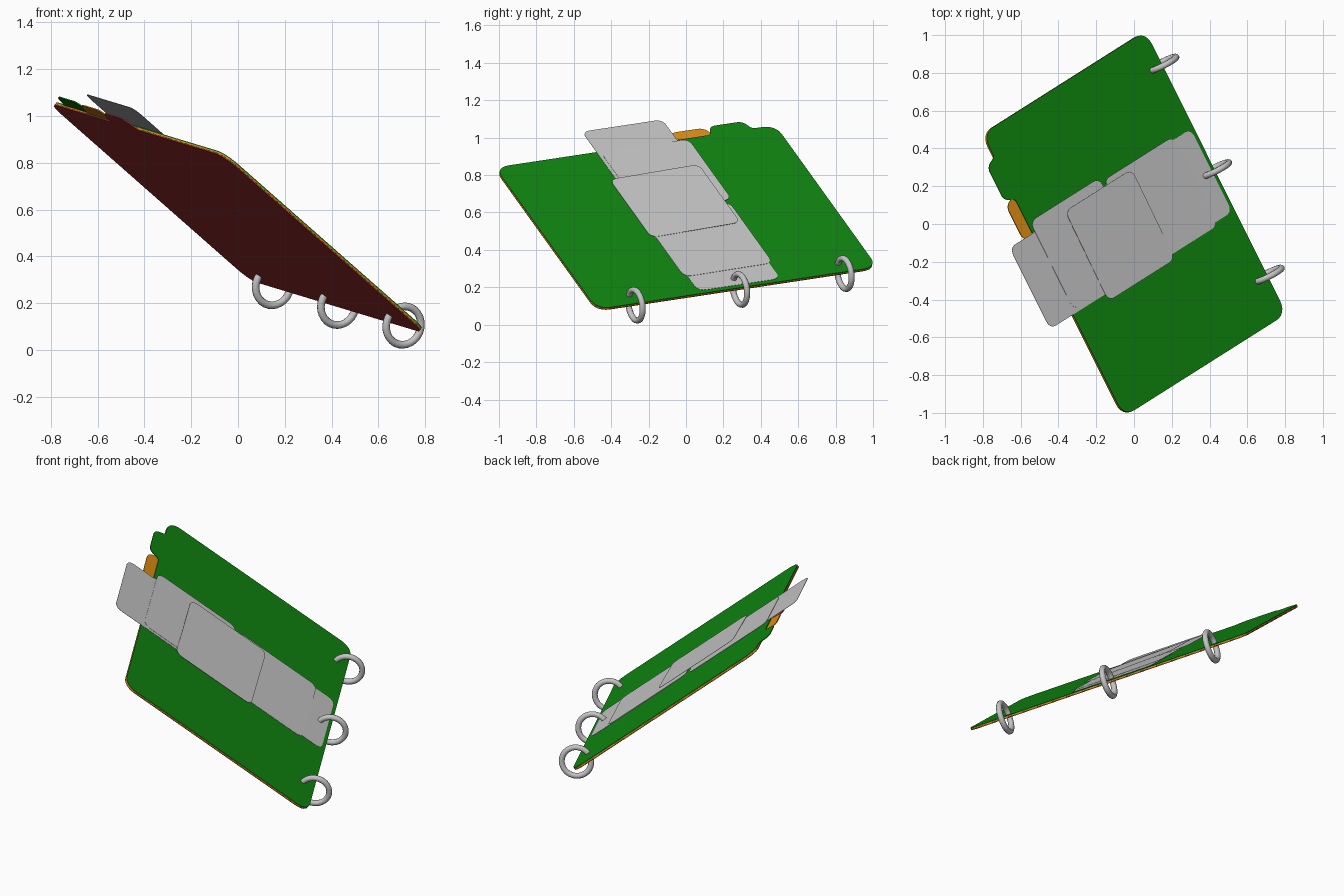
import bpy, bmesh, math
from mathutils import Matrix, Vector

if "Cube" in bpy.data.objects:
    bpy.data.objects.remove(bpy.data.objects["Cube"])

# Tilted frame of the binder: short side, long side, normal
V = Vector((-0.443, 0.887, 0.134)).normalized()
U = Vector((0.681, 0.423, -0.598))
U = (U - U.dot(V) * V).normalized()
N = U.cross(V)
FRAME = Matrix.Translation((0, 0, 0.57)) @ Matrix((U, V, N)).transposed().to_4x4()


def material(name, rgb):
    m = bpy.data.materials.new(name)
    m.diffuse_color = (*rgb, 1)
    m.use_nodes = True
    m.node_tree.nodes["Principled BSDF"].inputs["Base Color"].default_value = m.diffuse_color
    return m


GREEN = material("green", (0.005, 0.25, 0.005))
ORANGE = material("orange", (0.85, 0.31, 0.008))
RED = material("red", (0.5, 0.045, 0.045))
PAPER = material("paper grey", (0.6, 0.6, 0.6))
METAL = material("metal grey", (0.55, 0.55, 0.55))


def add_object(name, bm, mat, matrix):
    mesh = bpy.data.meshes.new(name)
    bmesh.ops.recalc_face_normals(bm, faces=bm.faces)
    bm.to_mesh(mesh)
    bm.free()
    mesh.materials.append(mat)
    ob = bpy.data.objects.new(name, mesh)
    ob.matrix_world = matrix
    bpy.context.collection.objects.link(ob)
    return ob


def rounded(corners, steps=6):
    """Round every (u, v, radius) corner of an outline."""
    out = []
    for i, (u, v, r) in enumerate(corners):
        p = Vector((u, v))
        a = p + (Vector(corners[i - 1][:2]) - p).normalized() * r
        b = p + (Vector(corners[(i + 1) % len(corners)][:2]) - p).normalized() * r
        for k in range(steps + 1):
            t = k / steps
            w = 2 * t * (1 - t) * 0.85
            s, e = (1 - t) ** 2, t ** 2
            out.append((a * s + p * w + b * e) / (s + w + e))
    return out


def sheet(name, corners, low, thick, mat, lift=0.0):
    """Thin plate; lift raises it in proportion to v."""
    bm = bmesh.new()
    face = bm.faces.new([bm.verts.new((p.x, p.y, low + lift * p.y)) for p in rounded(corners)])
    new = bmesh.ops.extrude_face_region(bm, geom=[face])["geom"]
    bmesh.ops.translate(bm, vec=(0, 0, thick), verts=[g for g in new if isinstance(g, bmesh.types.BMVert)])
    return add_object(name, bm, mat, FRAME)


# Three stacked dividers, each with an index tab further along the edge
HU, HV, R = 0.635, 0.845, 0.08
for name, mat, low, tab in (("red_divider", RED, -0.009, 0.115),
                            ("orange_divider", ORANGE, -0.0035, 0.347),
                            ("green_divider", GREEN, 0.0015, 0.58)):
    sheet(name, [(HU, -HV, R), (HU, HV, R), (-HU, HV, R),
                 (-HU, tab + 0.125, 0.02), (-HU - 0.07, tab + 0.1, 0.035),
                 (-HU - 0.07, tab - 0.1, 0.035), (-HU, tab - 0.125, 0.02),
                 (-HU, -HV, R)], low, 0.005, mat)

# Loose overlapping note sheets: u range, v range, height, lift
notes = [(-0.815, -0.29, -0.235, 0.25, 0.0075, 0),
         (0.08, 0.612, -0.225, 0.27, 0.0075, 0),
         (-0.62, -0.08, -0.215, 0.312, 0.0105, 0.008),
         (-0.06, 0.483, -0.245, 0.288, 0.0105, 0.008),
         (-0.39, 0.13, -0.275, 0.26, 0.0185, 0.022)]
for i, (u0, u1, v0, v1, h, lift) in enumerate(notes):
    r = 0.045
    sheet(f"note_sheet_{i + 1}", [(u0, v0, r), (u1, v0, r), (u1, v1, r), (u0, v1, r)],
          h, 0.0015, PAPER, lift)

# Binder rings around the long edge
for i, v in enumerate((-0.615, 0.015, 0.645)):
    bm = bmesh.new()
    nu, nt, major, minor = 28, 10, 0.083, 0.0165
    grid = []
    for a in range(nu):
        t = 2 * math.pi * a / nu
        ring = []
        for b in range(nt):
            s = 2 * math.pi * b / nt
            d = major + minor * math.cos(s)
            ring.append(bm.verts.new((d * math.cos(t), minor * math.sin(s), d * math.sin(t))))
        grid.append(ring)
    for a in range(nu):
        for b in range(nt):
            c, d = (a + 1) % nu, (b + 1) % nt
            bm.faces.new((grid[a][b], grid[c][b], grid[c][d], grid[a][d])).smooth = True
    add_object(f"binder_ring_{i + 1}", bm, METAL, FRAME @ Matrix.Translation((0.642, v, 0)))
